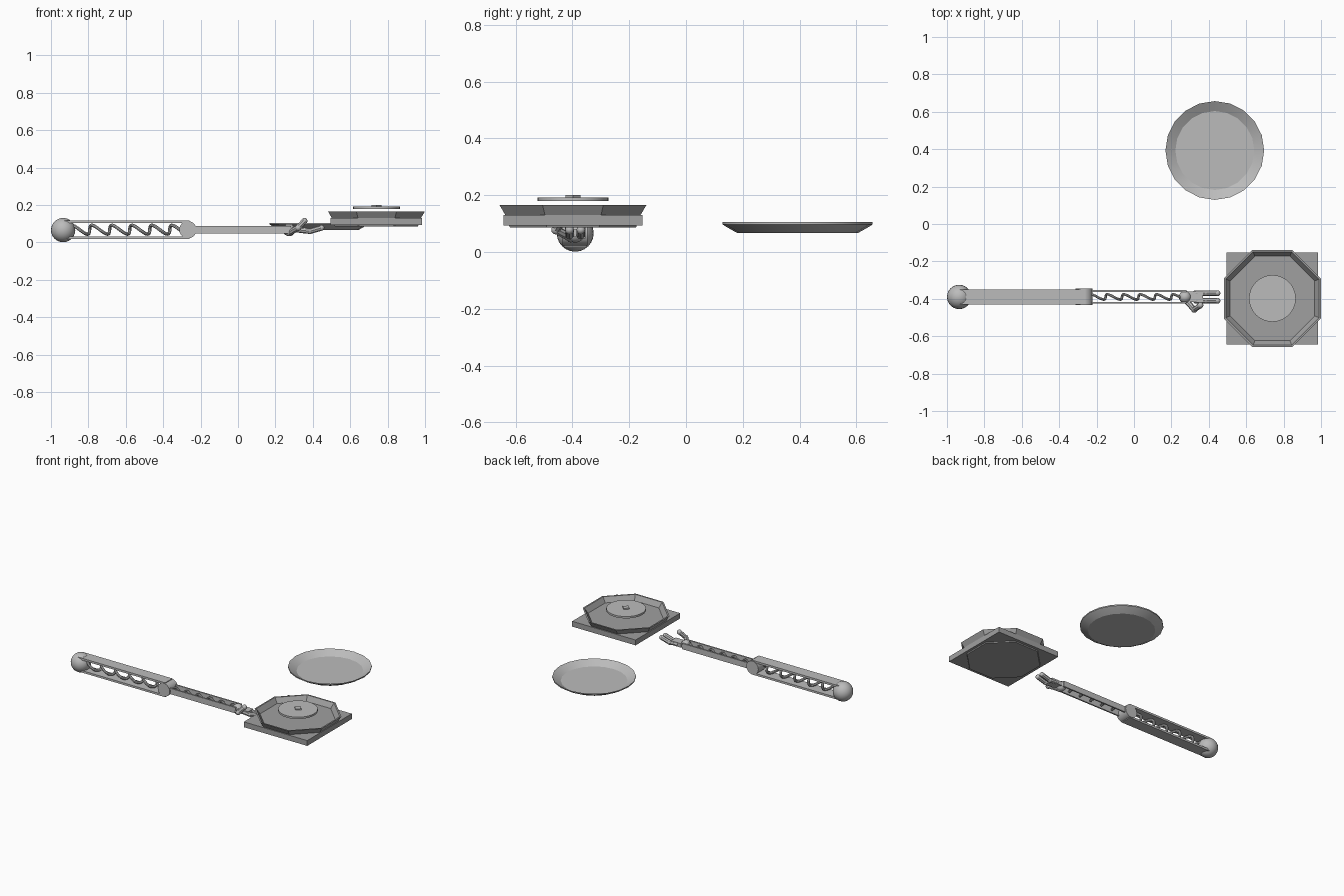
import bpy, bmesh
from math import sin, cos, pi
from mathutils import Vector

if "Cube" in bpy.data.objects:
    bpy.data.objects.remove(bpy.data.objects["Cube"])

ARM_Y, ARM_Z = -0.39, 0.068
PAD = (0.74, -0.398)


def smooth(ob, angle=0.6):
    bpy.ops.object.select_all(action='DESELECT')
    ob.select_set(True)
    bpy.context.view_layer.objects.active = ob
    bpy.ops.object.shade_smooth_by_angle(angle=angle)


def grey(name, v):
    mat = bpy.data.materials.new(name)
    mat.diffuse_color = (v, v, v, 1)
    mat.use_nodes = True
    mat.node_tree.nodes["Principled BSDF"].inputs["Base Color"].default_value = mat.diffuse_color
    return mat


def box(name, lo, hi):
    lo, hi = Vector(lo), Vector(hi)
    bpy.ops.mesh.primitive_cube_add(size=1, location=(lo + hi) / 2)
    ob = bpy.context.object
    ob.name = name
    ob.scale = hi - lo
    return ob


def ball(name, loc, r, seg=24):
    bpy.ops.mesh.primitive_uv_sphere_add(segments=seg, ring_count=seg // 2, radius=r, location=loc)
    ob = bpy.context.object
    ob.name = name
    smooth(ob, 1.0)
    return ob


def cylinder(name, loc, r, depth, sides=32, rot=(0, 0, 0)):
    bpy.ops.mesh.primitive_cylinder_add(vertices=sides, radius=r, depth=depth, location=loc, rotation=rot)
    ob = bpy.context.object
    ob.name = name
    return ob


def lathe(name, centre, profile, sides, phase=0.0):
    """Closed turned shape; profile runs from lower centre outward and back to upper centre."""
    bm = bmesh.new()
    rings = [[bm.verts.new((centre[0] + r * cos(2 * pi * i / sides + phase),
                            centre[1] + r * sin(2 * pi * i / sides + phase), z))
              for i in range(sides)] for r, z in profile]
    for a, b in zip(rings, rings[1:]):
        for i in range(sides):
            j = (i + 1) % sides
            bm.faces.new((a[i], a[j], b[j], b[i]))
    bm.faces.new(rings[0][::-1])
    bm.faces.new(rings[-1])
    me = bpy.data.meshes.new(name)
    bm.to_mesh(me)
    bm.free()
    ob = bpy.data.objects.new(name, me)
    bpy.context.collection.objects.link(ob)
    return ob


def tube(name, points, r):
    cu = bpy.data.curves.new(name, 'CURVE')
    cu.dimensions = '3D'
    cu.bevel_depth = r
    cu.bevel_resolution = 2
    cu.use_fill_caps = True
    sp = cu.splines.new('POLY')
    sp.points.add(len(points) - 1)
    for p, co in zip(sp.points, points):
        p.co = (*co, 1)
    ob = bpy.data.objects.new(name, cu)
    bpy.context.collection.objects.link(ob)
    bpy.ops.object.select_all(action='DESELECT')
    ob.select_set(True)
    bpy.context.view_layer.objects.active = ob
    bpy.ops.object.convert(target='MESH')
    ob = bpy.context.object
    ob.name = name
    smooth(ob)
    return ob


def spring(name, x0, x1, amp, pitch, r, turned=False):
    """Coil with leaning turns; turned rolls it a quarter about the arm axis."""
    n = int((x1 - x0) / pitch * 20)
    pts = []
    for i in range(n + 1):
        x = x0 + (x1 - x0) * i / n
        a = 2 * pi * (x - x0) / pitch
        u, v = amp * cos(a), amp * sin(a)
        dy, dz = (v, -u) if turned else (u, v)
        pts.append((x - 0.14 * pitch * sin(a), ARM_Y + dy, ARM_Z + dz))
    tube(name, pts, r)


def finger(name, points, r):
    tube(name, points, r)
    for i, p in enumerate(points):
        ball(f"{name}_joint_{i}", p, r * 1.03, 12)


# Upper arm: shoulder ball, top and bottom plates, spring, elbow drum
ball("shoulder_ball", (-0.935, ARM_Y, 0.066), 0.065)
for tag, s in (("top", 1), ("bottom", -1)):
    z = ARM_Z + s * 0.043
    box(f"upper_arm_{tag}_plate", (-0.93, ARM_Y - 0.04, z - 0.007), (-0.26, ARM_Y + 0.04, z + 0.007))
spring("upper_arm_spring", -0.9, -0.29, 0.024, 0.107, 0.009)
smooth(cylinder("elbow_drum", (-0.268, ARM_Y, ARM_Z), 0.046, 0.088, 32, (pi / 2, 0, 0)))

# Forearm: side plates, spring, wrist ball
for tag, s in (("left", 1), ("right", -1)):
    y = ARM_Y + s * 0.031
    box(f"forearm_{tag}_plate", (-0.25, y - 0.005, ARM_Z - 0.02), (0.28, y + 0.005, ARM_Z + 0.02))
spring("forearm_spring", -0.24, 0.26, 0.014, 0.088, 0.007, True)
ball("wrist_ball", (0.273, ARM_Y, 0.066), 0.033, 20)

# Hand: palm, two fingers, thumb
box("palm", (0.29, -0.417, 0.052), (0.37, -0.361, 0.08))
for tag, y in (("inner", -0.37), ("outer", -0.41)):
    finger(f"{tag}_finger", [(0.33, y, 0.066), (0.385, y, 0.06), (0.447, y, 0.078)], 0.015)
finger("thumb", [(0.275, -0.405, 0.05), (0.322, -0.458, 0.078), (0.355, -0.435, 0.115)], 0.016)

# Square slab and flared eight-sided tray
box("square_slab", (0.495, -0.643, 0.093), (0.983, -0.153, 0.13))
k = 1 / cos(pi / 8)
lathe("octagon_tray", PAD, [(0.222 * k, 0.086), (0.238 * k, 0.13), (0.259 * k, 0.166),
                            (0.249 * k, 0.166), (0.226 * k, 0.133)], 8, pi / 8)

# Hovering disc with a small four-sided knob
smooth(cylinder("hover_disc", (*PAD, 0.186), 0.125, 0.013))
cylinder("disc_knob", (*PAD, 0.195), 0.026, 0.011, 4)

# Round dish with a flat floor and sloping rim
smooth(lathe("round_dish", (0.432, 0.393), [(0.213, 0.067), (0.252, 0.089), (0.264, 0.097),
                                           (0.264, 0.105), (0.211, 0.074)], 20), 0.35)
bpy.data.objects["round_dish"].data.polygons[-1].use_smooth = False

# Greys: mid grey throughout, darker tray and slab
mid, dark = grey("mid_grey", 0.5), grey("dark_grey", 0.35)
for ob in bpy.data.objects:
    ob.data.materials.append(dark if ob.name in ("square_slab", "octagon_tray") else mid)
